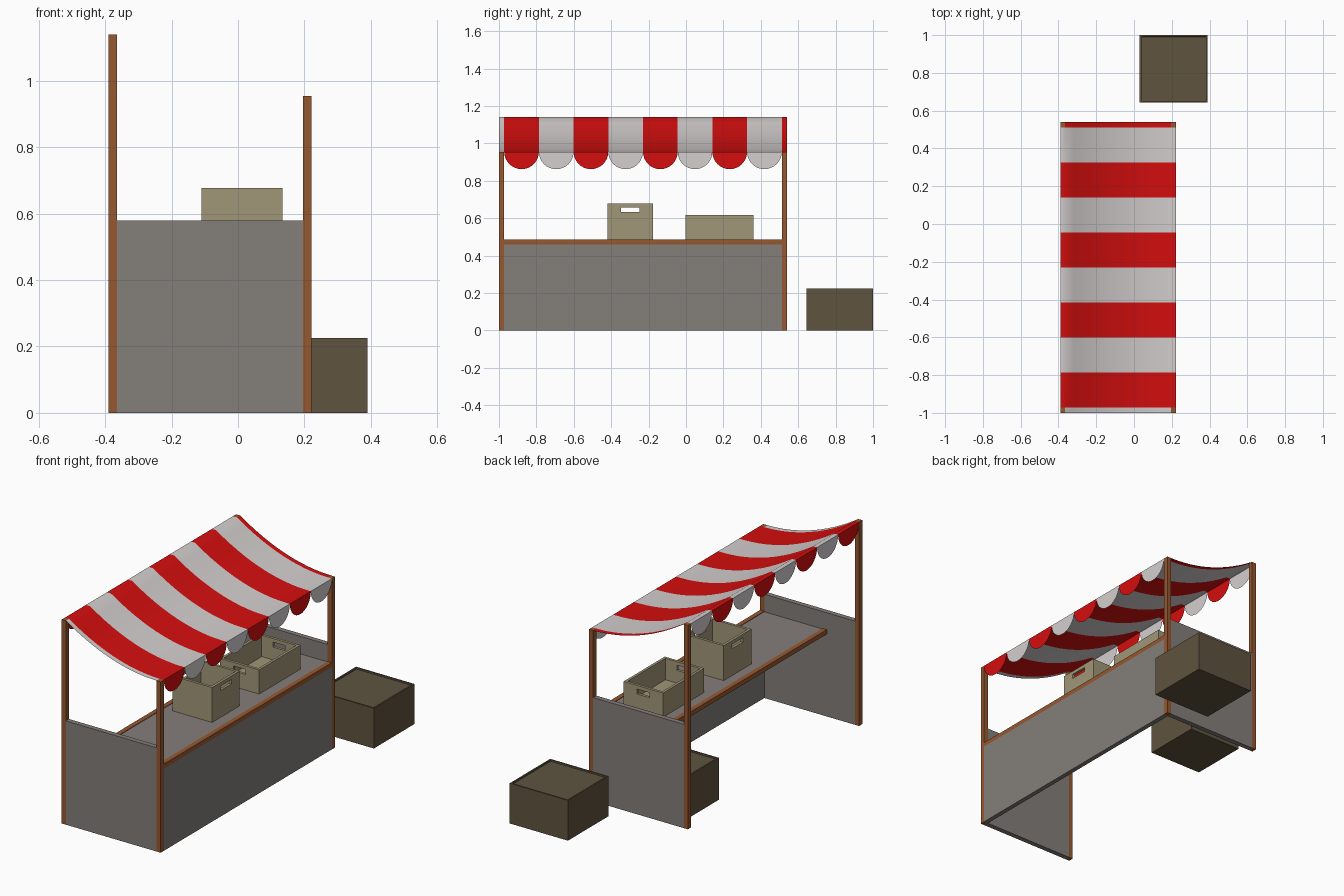
import bpy, bmesh, math

if "Cube" in bpy.data.objects:
    bpy.data.objects.remove(bpy.data.objects["Cube"])


def material(name, r, g, b):
    lin = [((c / 255 + 0.055) / 1.055) ** 2.4 if c > 10 else c / 255 / 12.92 for c in (r, g, b)]
    m = bpy.data.materials.new(name)
    m.diffuse_color = (*lin, 1)
    m.use_nodes = True
    m.node_tree.nodes["Principled BSDF"].inputs["Base Color"].default_value = m.diffuse_color
    return m


RED = material("red_cloth", 214, 14, 14)
WHITE = material("white_cloth", 213, 207, 207)
WOOD = material("brown_wood", 150, 88, 48)
GREY = material("grey_board", 132, 126, 122)
TAN = material("light_crate_wood", 160, 151, 120)
DARK = material("dark_crate_wood", 94, 83, 62)


def finish(name, bm, mats):
    me = bpy.data.meshes.new(name)
    bm.to_mesh(me)
    bm.free()
    for m in mats:
        me.materials.append(m)
    ob = bpy.data.objects.new(name, me)
    bpy.context.collection.objects.link(ob)
    return ob


def box_bm(x0, x1, y0, y1, z0, z1):
    bm = bmesh.new()
    bmesh.ops.create_cube(bm, size=1)
    for v in bm.verts:
        v.co = (x1 if v.co.x > 0 else x0, y1 if v.co.y > 0 else y0, z1 if v.co.z > 0 else z0)
    return bm


def box(name, mat, *b):
    return finish(name, box_bm(*b), [mat])


def cut(ob, cutters):
    for c in cutters:
        mod = ob.modifiers.new("cut", 'BOOLEAN')
        mod.operation, mod.solver, mod.object = 'DIFFERENCE', 'EXACT', c
    bpy.context.view_layer.update()
    ob.data = bpy.data.meshes.new_from_object(ob.evaluated_get(bpy.context.evaluated_depsgraph_get()))
    ob.modifiers.clear()
    for c in cutters:
        bpy.data.objects.remove(c)


# Main dimensions: outer faces and inner faces of the corner posts
XB, XBI, XFI, XF = -0.39, -0.365, 0.196, 0.222
YL, YLI, YRI, YR = -1.0, -0.972, 0.512, 0.54
ZB, ZF = 1.14, 0.955

# Corner posts and end panels
for side, y0, y1 in (("left", YL, YLI), ("right", YRI, YR)):
    box(f"back_post_{side}", WOOD, XB, XBI, y0, y1, 0, ZB)
    box(f"front_post_{side}", WOOD, XFI, XF, y0, y1, 0, ZF)
    box(f"end_panel_{side}", GREY, XBI, XFI, y0, y1, 0, 0.58)

# Front panel
box("front_panel", GREY, XFI, XF, YLI, YRI, 0, 0.46)

# Counter board with wooden trim along both long edges
CB = -0.19
box("counter_board", GREY, CB + 0.026, XFI, YLI, YRI, 0.46, 0.482)
box("counter_trim_front", WOOD, XFI, XF, YLI, YRI, 0.46, 0.485)
box("counter_trim_back", WOOD, CB, CB + 0.026, YLI, YRI, 0.46, 0.485)

# Sagging striped awning: flat over the posts, parabola between them
STRIPES, SEG = 8, 12
SW = (YRI - YLI) / STRIPES
profile = [(XB, ZB)]
for i in range(SEG + 1):
    t = i / SEG
    profile.append((XBI + (XFI - XBI) * t, ZB + (ZF - ZB) * t - 0.18 * t * (1 - t)))
profile.append((XF, ZF))
ys = [YL] + [YLI + SW * i for i in range(STRIPES + 1)] + [YR]
bm = bmesh.new()
rows = [[bm.verts.new((x, y, z)) for x, z in profile] for y in ys]
for j in range(len(ys) - 1):
    edge = j in (0, len(ys) - 2)          # end strips fit between the posts
    for i in range(len(profile) - 1):
        if edge and i in (0, len(profile) - 2):
            continue
        f = bm.faces.new((rows[j][i], rows[j][i + 1], rows[j + 1][i + 1], rows[j + 1][i]))
        f.material_index = j % 2          # white, red, white ...
        f.smooth = True
bmesh.ops.delete(bm, geom=[v for v in bm.verts if not v.link_faces], context='VERTS')
finish("awning", bm, [WHITE, RED])

# Semicircular scallops hanging from the awning's two long edges
for name, x, z, flip in (("front_scallops", XF, ZF, 1), ("back_scallops", XB, ZB, -1)):
    bm = bmesh.new()
    for j in range(STRIPES):
        yc = YLI + SW * (j + 0.5)
        arc = [math.pi + math.pi * k / 16 for k in range(17)]
        vs = [bm.verts.new((x, yc + SW / 2 * math.cos(a), z + SW / 2 * math.sin(a))) for a in arc]
        f = bm.faces.new(vs[::flip])
        f.material_index = (j + 1) % 2
    finish(name, bm, [WHITE, RED])


# Open crates on the counter, hollowed and pierced by a pair of handle holes
def open_crate(name, x0, x1, y0, y1, z0, z1, axis, hole_w, hole_h):
    w = 0.015
    ob = box(name, TAN, x0, x1, y0, y1, z0, z1)
    inner = box("inner_cutter", TAN, x0 + w, x1 - w, y0 + w, y1 - w, z0 + w, z1 + 0.1)
    xc, yc, zt = (x0 + x1) / 2, (y0 + y1) / 2, z1 - 0.02
    if axis == 'x':
        b = (x0 - 0.1, x1 + 0.1, yc - hole_w / 2, yc + hole_w / 2)
    else:
        b = (xc - hole_w / 2, xc + hole_w / 2, y0 - 0.1, y1 + 0.1)
    cut(ob, [inner, box("handle_cutter", TAN, *b, zt - hole_h, zt)])


open_crate("tall_open_crate", -0.11, 0.134, -0.42, -0.176, 0.483, 0.678, 'x', 0.098, 0.025)
open_crate("long_open_crate", -0.11, 0.134, -0.004, 0.36, 0.483, 0.618, 'y', 0.075, 0.028)


# Closed dark crates on the ground, lid slightly sunk inside a rim
def closed_crate(name, *b):
    bm = box_bm(*b)
    bm.normal_update()
    top = [f for f in bm.faces if f.normal.z > 0.9]
    bmesh.ops.inset_region(bm, faces=top, thickness=0.012, depth=0)
    bmesh.ops.inset_region(bm, faces=top, thickness=0.0005, depth=-0.008)
    finish(name, bm, [DARK])


closed_crate("outer_ground_crate", 0.03, 0.39, 0.643, 1.0, 0, 0.225)
closed_crate("inner_ground_crate", -0.315, 0.012, 0.16, 0.487, 0, 0.235)
